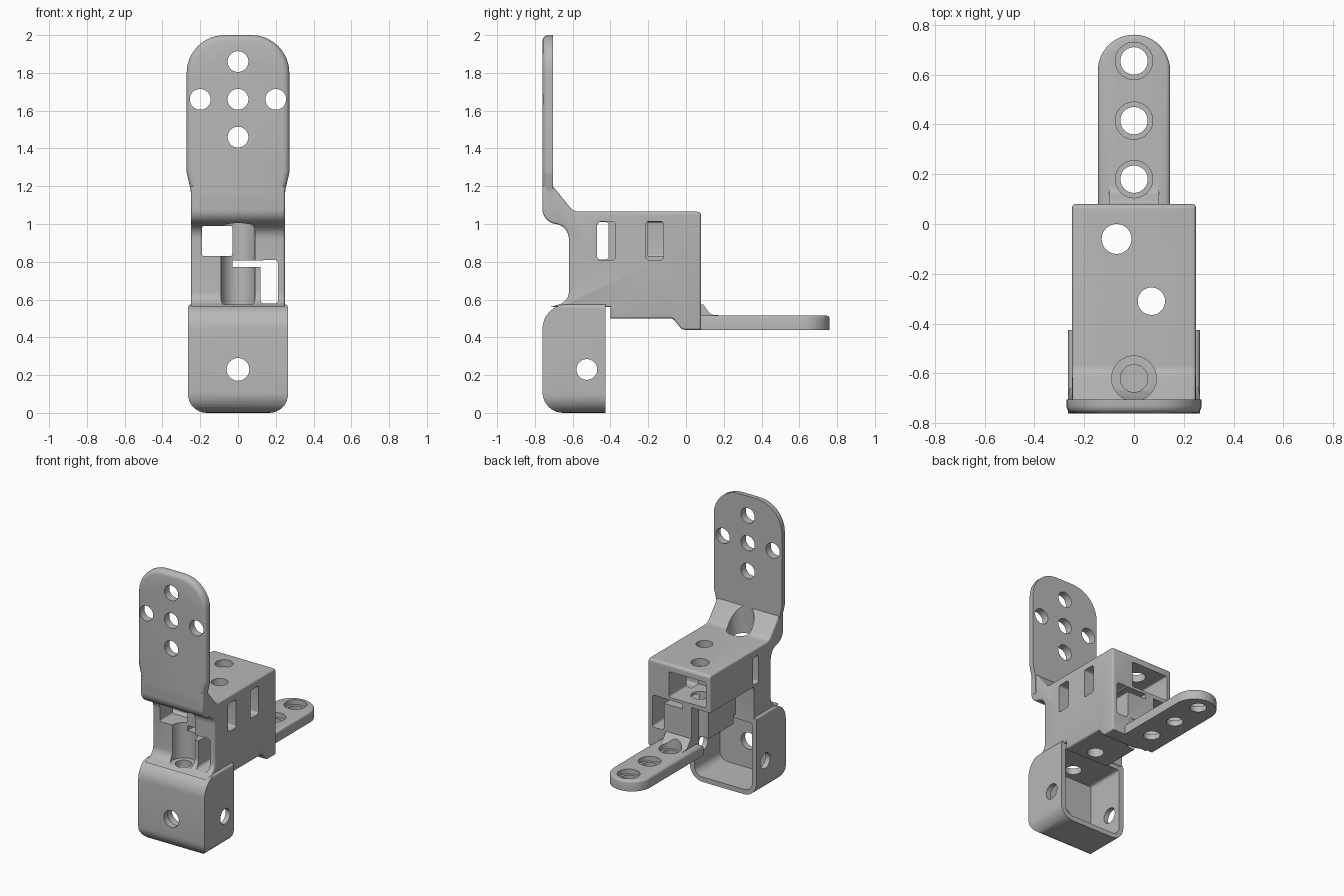
import bpy, bmesh, math
from mathutils import Vector

if "Cube" in bpy.data.objects:
    bpy.data.objects.remove(bpy.data.objects["Cube"], do_unlink=True)

grey = bpy.data.materials.new("satin grey")
grey.use_nodes = True
GREY = (0.48, 0.48, 0.48, 1)
grey.diffuse_color = GREY
grey.node_tree.nodes["Principled BSDF"].inputs["Base Color"].default_value = GREY


def rounded(points, steps=8):
    """Outline from (a, b, radius) corners."""
    out, n = [], len(points)
    for i, (a, b, r) in enumerate(points):
        p = Vector((a, b))
        if not r:
            out.append(p)
            continue
        u = (Vector(points[i - 1][:2]) - p).normalized()
        v = (Vector(points[(i + 1) % n][:2]) - p).normalized()
        half = u.angle(v) / 2
        centre = p + (u + v).normalized() * (r / math.sin(half))
        t = r / math.tan(half)
        start, end = p + u * t - centre, p + v * t - centre
        sweep = start.angle_signed(end)
        for k in range(steps + 1):
            w = -sweep * k / steps
            c, s = math.cos(w), math.sin(w)
            out.append(centre + Vector((start.x * c - start.y * s, start.x * s + start.y * c)))
    return out


def prism(name, outline, axis, lo, hi, soften=(), amount=0.0):
    """Extrude an outline along an axis; soften the rim of the chosen ends."""
    place = {"x": lambda p, t: (t, p[0], p[1]), "y": lambda p, t: (p[0], t, p[1]),
             "z": lambda p, t: (p[0], p[1], t)}[axis]
    bm = bmesh.new()
    caps = [[bm.verts.new(place(p, t)) for p in outline] for t in (lo, hi)]
    ends = [bm.faces.new(c) for c in caps]
    n = len(outline)
    for i in range(n):
        j = (i + 1) % n
        bm.faces.new((caps[0][i], caps[0][j], caps[1][j], caps[1][i]))
    bmesh.ops.recalc_face_normals(bm, faces=bm.faces)
    rim = [e for k in soften for e in ends[k].edges]
    if rim:
        bmesh.ops.bevel(bm, geom=rim, offset=amount, segments=3, profile=0.5, affect="EDGES")
    mesh = bpy.data.meshes.new(name)
    bm.to_mesh(mesh)
    bm.free()
    mesh.materials.append(grey)
    obj = bpy.data.objects.new(name, mesh)
    bpy.context.collection.objects.link(obj)
    return obj


def rect(a0, a1, b0, b1, r=0.0):
    return rounded([(a0, b0, r), (a1, b0, r), (a1, b1, r), (a0, b1, r)], 5)


def drill(axis, a, b, r, lo, hi):
    ring = [(a + r * math.cos(k * math.tau / 40), b + r * math.sin(k * math.tau / 40)) for k in range(40)]
    return prism("cutter", ring, axis, lo, hi)


def combine(target, tools, operation="DIFFERENCE"):
    for tool in tools:
        mod = target.modifiers.new("cut", "BOOLEAN")
        mod.object, mod.operation, mod.solver = tool, operation, "EXACT"
        bpy.context.view_layer.update()
        done = bpy.data.meshes.new_from_object(target.evaluated_get(bpy.context.evaluated_depsgraph_get()))
        target.modifiers.clear()
        target.data = done
        bpy.data.objects.remove(tool, do_unlink=True)


def recess():
    # screwdriver clearance in front of the body
    return drill("z", 0, -0.62, 0.09, 0.575, 1.35)


# Upright mounting plate with five holes
plate = prism("upright_plate", rounded([
    (-0.25, 1.06, 0), (0.25, 1.06, 0), (0.25, 1.18, 0.1), (0.272, 1.27, 0.1),
    (0.272, 2, 0.2), (-0.272, 2, 0.2), (-0.272, 1.27, 0.1), (-0.25, 1.18, 0.1)]),
    "y", -0.76, -0.705, (0,), 0.03)
combine(plate, [drill("y", x, z, 0.055, -0.9, -0.6) for x, z in
                ((0, 1.86), (-0.2, 1.66), (0, 1.66), (0.2, 1.66), (0, 1.46))])

# Main body with the sloped gusset, shaped by its side profile
body = prism("main_body", rounded([
    (-0.40, 0.5, 0), (-0.07, 0.5, 0.03), (-0.02, 0.44, 0.03), (0.08, 0.44, 0),
    (0.08, 1.065, 0.02), (-0.595, 1.065, 0.06), (-0.705, 1.2, 0.02), (-0.735, 1.22, 0),
    (-0.76, 1.2, 0), (-0.76, 1.01, 0.08), (-0.62, 0.99, 0.08), (-0.62, 0.59, 0.07),
    (-0.72, 0.56, 0), (-0.40, 0.56, 0)]), "x", -0.248, 0.248, (0, 1), 0.012)
combine(body, [
    recess(),
    # upper channel, wider at the rear
    prism("cutter", rect(-0.19, -0.03, 0.83, 0.99, 0.01), "y", -0.9, 0.2),
    prism("cutter", rect(-0.215, 0.08, 0.828, 1.012, 0.01), "y", -0.2, 0.2),
    # lower channel and the narrow gap above the column
    prism("cutter", rect(0.12, 0.212, 0.578, 0.81, 0.02), "y", -0.9, 0.2),
    prism("cutter", rect(-0.03, 0.125, 0.772, 0.808), "y", -0.9, 0.2),
    # cut-away below the upper channel on one side
    prism("cutter", rect(-0.42, 0.3, 0.3, 0.8, 0.02), "x", -0.4, -0.1),
    # side slots
    prism("cutter", rect(-0.47, -0.375, 0.81, 1.012, 0.015), "x", 0.14, 0.4),
    prism("cutter", rect(-0.47, -0.41, 0.812, 1.01, 0.015), "x", -0.4, 0.3),
    prism("cutter", rect(-0.212, -0.12, 0.81, 1.014, 0.015), "x", 0.04, 0.4),
    # vertical pin holes
    drill("z", -0.07, -0.06, 0.06, 0.3, 1.2),
    drill("z", 0.07, -0.31, 0.055, 0.3, 1.2),
])

# Lower housing, open at the rear
housing = prism("lower_housing", rounded([
    (-0.425, 0, 0), (-0.425, 0.575, 0), (-0.76, 0.575, 0.13), (-0.76, 0, 0.11)]),
    "x", -0.265, 0.265)
combine(housing, [prism("cutter", rounded([
    (-0.265, 0, 0.1), (0.265, 0, 0.1), (0.265, 0.575, 0.02), (-0.265, 0.575, 0.02)]),
    "y", -0.9, -0.3)], "INTERSECT")
combine(housing, [
    prism("cutter", rounded([(-0.23, 0.035, 0.06), (0.23, 0.035, 0.06),
                             (0.23, 0.53, 0.02), (-0.23, 0.53, 0.02)]), "y", -0.715, -0.3),
    drill("y", 0, 0.23, 0.06, -0.9, -0.6),
    drill("x", -0.525, 0.23, 0.055, -0.4, 0.4),
    drill("z", 0, -0.62, 0.055, 0.4, 0.7),
])
# the body foot overlaps the housing roof, so it takes the same hole and hollow
combine(body, [
    drill("z", 0, -0.62, 0.055, 0.4, 0.7),
    prism("cutter", rect(-0.23, 0.23, 0.2, 0.53), "y", -0.715, -0.41),
])

# Rear foot strap and the fillet joining it to the body
foot = prism("foot_strap", rounded([
    (-0.145, 0.01, 0), (0.145, 0.01, 0), (0.145, 0.76, 0.144), (-0.145, 0.76, 0.144)], 12),
    "z", 0.44, 0.515, (1,), 0.015)
fillet = prism("foot_fillet", rounded([
    (0.06, 0.46, 0), (0.2, 0.46, 0), (0.2, 0.515, 0), (0.13, 0.52, 0.04),
    (0.09, 0.575, 0.01), (0.06, 0.575, 0)]), "x", -0.1, 0.1)
combine(foot, [fillet], "UNION")
combine(foot, [drill("z", 0, y, r, lo, 0.7) for y in (0.18, 0.415, 0.655)
               for r, lo in ((0.055, 0.3), (0.075, 0.48))])

# Smooth the curved faces and keep the machined edges crisp
bpy.ops.object.select_all(action="DESELECT")
for part in (plate, body, housing, foot):
    part.select_set(True)
bpy.context.view_layer.objects.active = body
bpy.ops.object.shade_smooth_by_angle(angle=math.radians(32))
